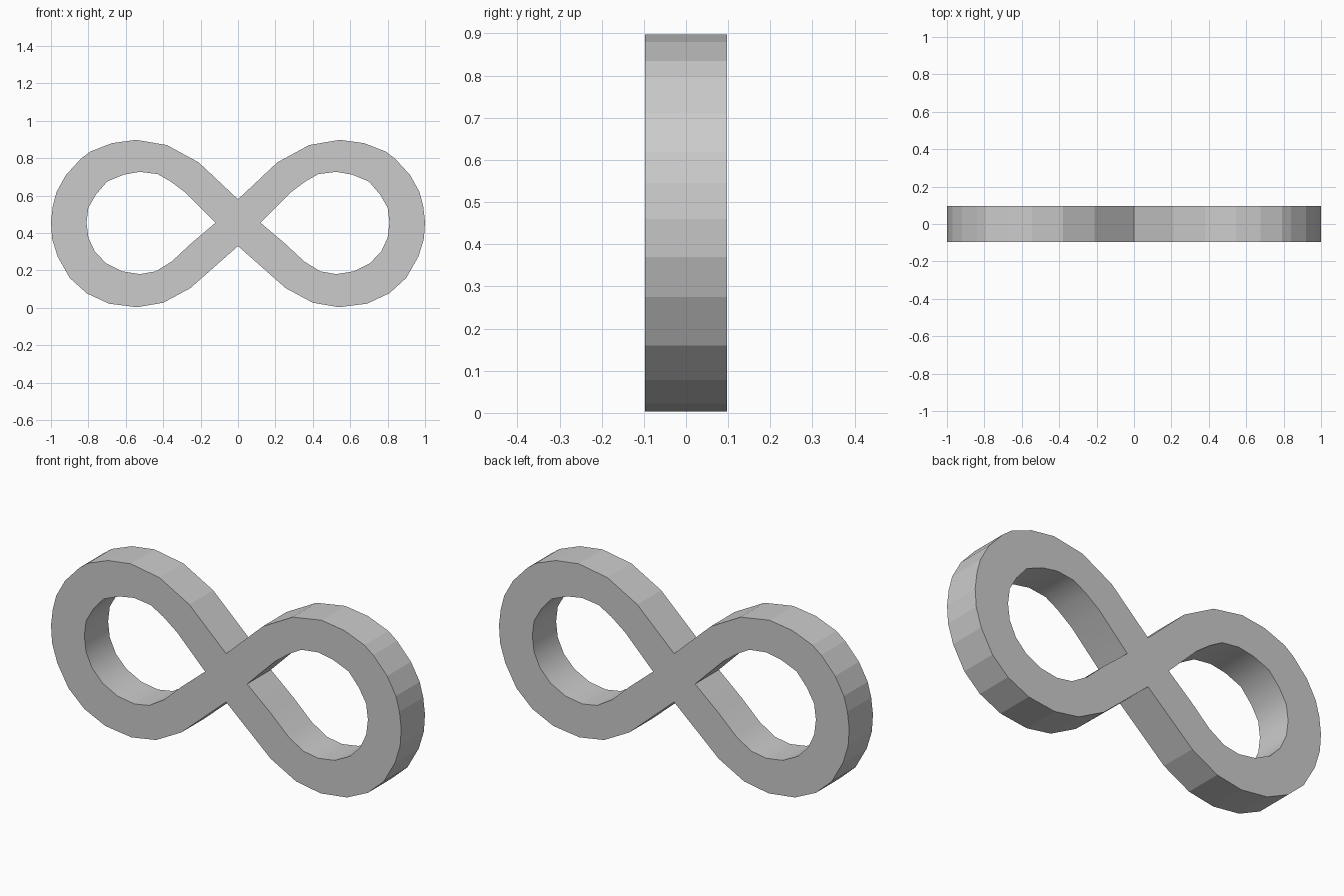
import bpy, bmesh, math

if "Cube" in bpy.data.objects:
    bpy.data.objects.remove(bpy.data.objects["Cube"])

DEPTH = 0.194

# Right half of the outline (x, z), from the upper notch round to the lower notch
OUTER = [(0, .58), (.21, .777), (.38, .87), (.545, .898), (.675, .88), (.79, .835),
         (.84, .797), (.92, .71), (.97, .62), (.99, .545), (1, .46), (.994, .37),
         (.965, .275), (.90, .16), (.81, .078), (.69, .022), (.54, .003),
         (.40, .027), (.255, .105), (0, .33)]

# Right opening, from the crossing round clockwise
INNER = [(.12, .455), (.28, .615), (.36, .675), (.43, .715), (.525, .727), (.61, .712),
         (.70, .675), (.76, .605), (.80, .535), (.81, .455), (.80, .375),
         (.765, .30), (.705, .238), (.62, .195), (.525, .18), (.44, .195),
         (.355, .247), (.25, .345)]


def mirrored(points):
    return [(-x, z) for x, z in reversed(points)]


def add_loop(bm, points):
    verts = [bm.verts.new((x, -DEPTH / 2, z)) for x, z in points]
    return [bm.edges.new((a, b)) for a, b in zip(verts, verts[1:] + verts[:1])]


# Flat front face with two openings
bm = bmesh.new()
edges = []
for loop in (OUTER + mirrored(OUTER)[1:-1], INNER, mirrored(INNER)):
    edges += add_loop(bm, loop)
bmesh.ops.triangle_fill(bm, edges=edges, use_beauty=True)

# Thicken towards the back
ext = bmesh.ops.extrude_face_region(bm, geom=bm.faces[:], use_keep_orig=True)
back = [g for g in ext["geom"] if isinstance(g, bmesh.types.BMVert)]
bmesh.ops.translate(bm, verts=back, vec=(0, DEPTH, 0))
bmesh.ops.recalc_face_normals(bm, faces=bm.faces[:])

# Smooth walls inside the openings, flat facets outside
inner_keys = {(round(abs(x), 3), round(z, 3)) for x, z in INNER}
for f in bm.faces:
    f.smooth = abs(f.normal.y) < 0.5 and all(
        (round(abs(v.co.x), 3), round(v.co.z, 3)) in inner_keys for v in f.verts)
for e in bm.edges:
    e.smooth = e.calc_face_angle(0) < math.radians(35)

mesh = bpy.data.meshes.new("infinity_loop")
bm.to_mesh(mesh)
bm.free()
bpy.context.collection.objects.link(bpy.data.objects.new("infinity_loop", mesh))
